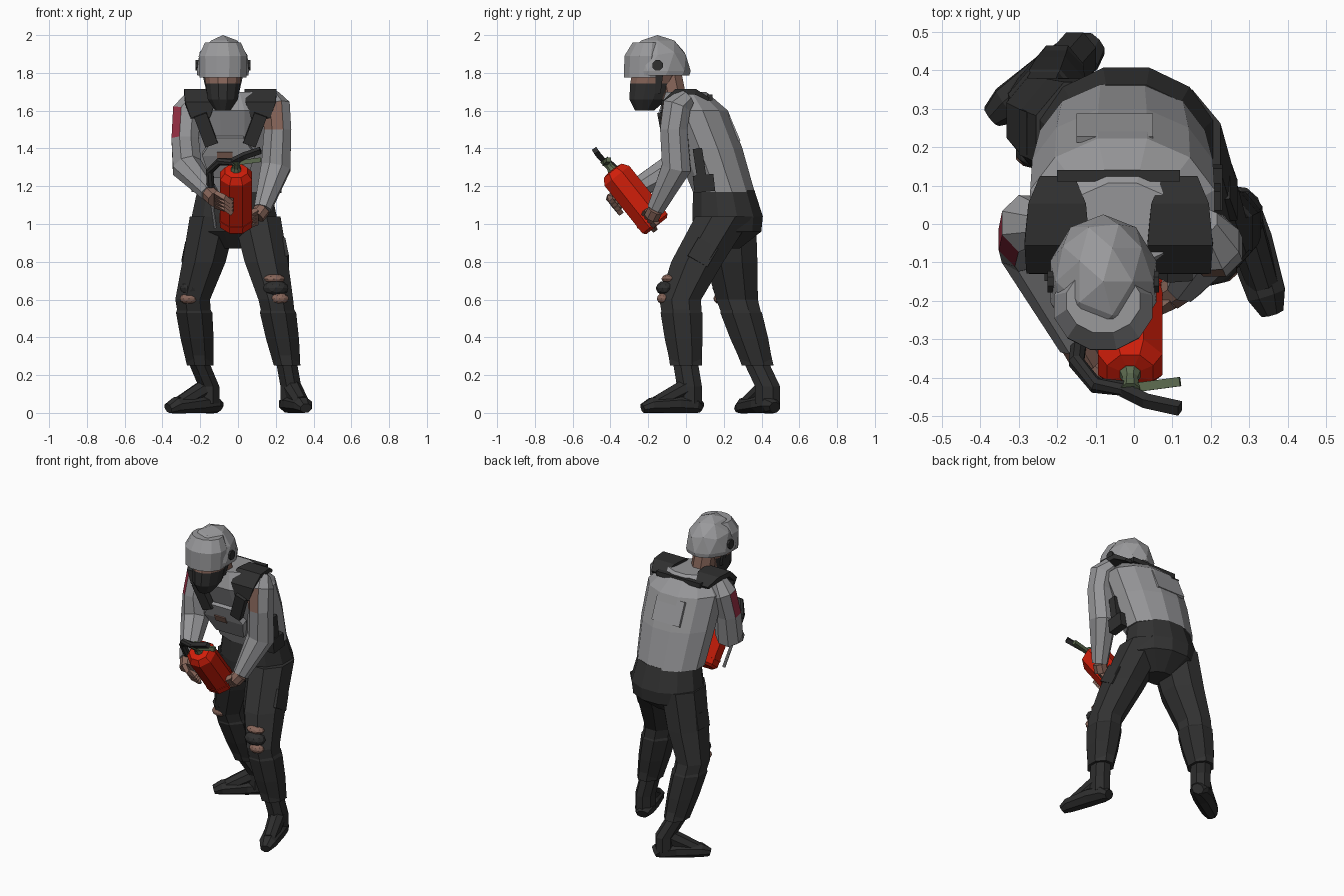
import bpy, bmesh, math
from mathutils import Vector

cube = bpy.data.objects.get("Cube")
if cube:
    bpy.data.objects.remove(cube, do_unlink=True)


def material(name, red, green, blue):
    mat = bpy.data.materials.new(name)
    mat.use_nodes = True
    mat.diffuse_color = (red, green, blue, 1)
    shader = mat.node_tree.nodes["Principled BSDF"]
    shader.inputs["Base Color"].default_value = mat.diffuse_color
    shader.inputs["Roughness"].default_value = .8
    return mat


JACKET = material("jacket grey", .3, .3, .31)
HELMET = material("helmet grey", .32, .32, .33)
PANTS = material("trouser charcoal", .032, .032, .032)
BOOTS = material("boot black", .026, .026, .026)
WEBBING = material("webbing black", .028, .028, .028)
SKIN = material("skin brown", .24, .13, .1)
RED = material("extinguisher red", .64, .013, .003)
ARMBAND = material("armband crimson", .33, .03, .06)
GREEN = material("valve green", .11, .15, .08)


def finish(name, bm, mats, rule=None):
    """Turn a bmesh into a flat shaded object, coloured by a face rule."""
    bmesh.ops.recalc_face_normals(bm, faces=bm.faces)
    bm.normal_update()
    for face in bm.faces:
        if rule and rule(face.calc_center_median(), face.normal):
            face.material_index = 1
    mesh = bpy.data.meshes.new(name)
    bm.to_mesh(mesh)
    bm.free()
    for mat in mats:
        mesh.materials.append(mat)
    obj = bpy.data.objects.new(name, mesh)
    bpy.context.collection.objects.link(obj)


def loft(name, points, radii, *mats, depth=1, sides=8, level=False, rule=None):
    """Skin rings along a path; depth is the ring's depth to width ratio."""
    bm = bmesh.new()
    centres = [Vector(point) for point in points]
    if not isinstance(radii, (list, tuple)):
        radii = [radii] * len(centres)
    last = len(centres) - 1
    grow = 1 / math.cos(math.pi / sides)
    rings = []
    for i, (centre, radius) in enumerate(zip(centres, radii)):
        along = (centres[min(i + 1, last)] - centres[max(i - 1, 0)]).normalized()
        if level:
            along = Vector((0, 0, 1))
        across = Vector((0, 1, 0) if abs(along.x) > .95 else (1, 0, 0))
        across = (across - along * across.dot(along)).normalized()
        inward = along.cross(across) * depth
        ring = []
        for k in range(sides):
            angle = math.tau * (k + .5) / sides
            offset = across * math.cos(angle) + inward * math.sin(angle)
            ring.append(bm.verts.new(centre + offset * radius * grow))
        rings.append(ring)
    for low, high in zip(rings, rings[1:]):
        for k in range(sides):
            bm.faces.new((low[k - 1], low[k], high[k], high[k - 1]))
    bm.faces.new(rings[0])
    bm.faces.new(rings[-1])
    finish(name, bm, mats, rule)


def column(name, x, rows, *mats, **options):
    """Stack level rings given as (y, z, radius) at one x."""
    points = [(x, y, z) for y, z, radius in rows]
    radii = [radius for y, z, radius in rows]
    loft(name, points, radii, *mats, level=True, sides=12, **options)


def lump(name, centre, size, mat, floor=None):
    """A faceted, flattened ball, cut off below an optional floor height."""
    bm = bmesh.new()
    bmesh.ops.create_icosphere(bm, subdivisions=2, radius=1)
    bmesh.ops.scale(bm, vec=size, verts=bm.verts)
    bmesh.ops.translate(bm, vec=centre, verts=bm.verts)
    if floor is not None:
        bmesh.ops.bisect_plane(bm, geom=bm.verts[:] + bm.edges[:] + bm.faces[:],
                               plane_co=(0, 0, floor), plane_no=(0, 0, 1), clear_inner=True)
        bmesh.ops.holes_fill(bm, edges=[edge for edge in bm.edges if edge.is_boundary])
    finish(name, bm, [mat])


# Jacket with its chest and back panels, trouser seat
column("jacket", -.03, [(.2, 1.17, .215), (.12, 1.4, .235), (.04, 1.6, .24), (0, 1.7, .14)],
       JACKET, depth=.76)
column("trouser_seat", -.02, [(.2, 1.18, .195), (.22, 1.04, .225), (.22, .96, .215),
                              (.21, .87, .09)], PANTS, depth=.83)
loft("chest_panel", [(-.05, 0, 1.25), (-.05, -.06, 1.37), (-.05, -.1, 1.46)],
     [.1, .14, .08], JACKET, depth=.15, sides=4)
loft("chest_tear", [(-.07, -.07, 1.34), (-.07, -.088, 1.38)], .04, SKIN, depth=.1, sides=4)
loft("back_panel", [(-.05, .28, 1.44), (-.05, .22, 1.58)], .1, JACKET, depth=.08, sides=4)


def build_leg(side, hip, thigh, knee, ankle, heel, toe):
    """Trouser leg, knee pad, shin guard, pocket and boot from the joints."""
    hip, thigh, knee, ankle, heel, toe = map(Vector, (hip, thigh, knee, ankle, heel, toe))
    outward = math.copysign(1, knee.x)
    loft(side + "_trouser_leg", [hip, thigh, knee, ankle], [.125, .115, .092, .07],
         PANTS, depth=1.2, level=True)
    loft(side + "_shin_guard", [knee.lerp(ankle, t) for t in (.1, .2, .6, 1)],
         [.08, .096, .087, .07], BOOTS, depth=1.15, level=True)
    lump(side + "_knee_pad", knee + Vector((0, -.08, .06)), (.07, .05, .04), WEBBING)
    lump(side + "_knee_tear", knee + Vector((outward * .02, -.09, .005)), (.05, .035, .03), SKIN)
    pocket = thigh + Vector((outward * .1, 0, 0))
    loft(side + "_thigh_pocket", [pocket, pocket.lerp(hip, .4) + Vector((outward * .04, 0, 0))],
         .02, PANTS, depth=3, sides=4)
    sole = heel.lerp(toe, .2)
    shin_end = sole + Vector((0, 0, .14))
    loft(side + "_boot_shaft", [ankle, shin_end, sole + Vector((0, 0, .05))],
         .055, BOOTS, depth=1.2, level=True)
    loft(side + "_boot_instep", [shin_end, heel.lerp(toe, .75) + Vector((0, 0, .05))],
         [.05, .04], BOOTS)
    widths = [.035, .055, .06, .05, .03]
    lengths = [0, .1, .4, .85, 1]
    lift = Vector((0, 0, .8))
    loft(side + "_boot_foot", [heel.lerp(toe, t) + lift * w for t, w in zip(lengths, widths)],
         widths, BOOTS, depth=.8)


build_leg("left", (.1, .2, 1.04), (.15, .06, .8), (.2, -.03, .6), (.26, 0, .25),
          (.26, .08, 0), (.36, -.23, 0))
build_leg("right", (-.13, .22, 1.04), (-.18, .24, .8), (-.24, .27, .6), (-.2, .38, .25),
          (-.1, .47, 0), (-.37, .28, 0))
lump("left_upper_knee_tear", (.19, -.09, .71), (.06, .04, .025), SKIN)

# Extinguisher, leaning forward
base, axis = Vector((-.01, -.155, .99)), Vector((0, -.62, .78))


def along_axis(*distances):
    return [base + axis * distance for distance in distances]


loft("extinguisher_body", along_axis(0, .015, .34, .375, .38), [.07, .084, .084, .06, .03], RED)
loft("extinguisher_band", along_axis(.05, .06), .087, RED)
loft("extinguisher_valve", along_axis(.37, .4, .45), [.03, .02, .025], GREEN)
loft("lower_lever", [(-.03, -.43, 1.32), (.12, -.41, 1.34)], .012, GREEN, sides=4)
loft("upper_lever", [(-.03, -.43, 1.33), (.03, -.46, 1.36), (.12, -.48, 1.39)], .014,
     WEBBING, sides=4)
loft("hose", [(0, -.43, 1.33), (-.1, -.42, 1.33), (-.15, -.36, 1.28), (-.14, -.28, 1.12)],
     .02, WEBBING)
loft("hose_nozzle", [(-.14, -.28, 1.12), (-.12, -.22, .98)], .009, HELMET)


def build_arm(side, points, palm, mark, facing):
    """Sleeve with a coloured patch, then a hand gripping the cylinder."""
    palm, facing = Vector(palm), Vector(facing).normalized()
    outward = math.copysign(1, palm.x)
    loft(side + "_sleeve", points, [.05, .075, .072, .078, .045], JACKET, mark,
         rule=lambda centre, normal: 1.5 < centre.z < 1.6 and normal.dot(facing) > .75)
    loft(side + "_palm", [points[-1], palm], .04, SKIN)
    for finger in range(4):
        root = palm + axis * (finger - 1.5) * .024
        knuckle = root + Vector((-outward * .05, -.025, -.02))
        tip = root + Vector((-outward * .09, -.01, -.04))
        loft(f"{side}_finger_{finger}", [root, knuckle, tip], .014, SKIN, sides=4)


build_arm("right", [(-.23, 0, 1.67), (-.27, 0, 1.6), (-.28, -.04, 1.45), (-.27, -.06, 1.3),
                    (-.15, -.31, 1.16)], (-.12, -.36, 1.13), ARMBAND, (-2, -1, 0))
build_arm("left", [(.17, 0, 1.67), (.2, -.05, 1.62), (.21, -.065, 1.5), (.2, -.05, 1.3),
                   (.13, -.16, 1.08)], (.1, -.18, 1.04), SKIN, (-1, -2, 0))

# Webbing: shoulder pads running down into straps, back strap, holster
for side, outward in (("left", 1), ("right", -1)):
    x = outward * .16 - .04
    inner = x - outward * .06
    loft(side + "_shoulder_pad", [(x, -.12, 1.56), (x, -.115, 1.64), (x, -.05, 1.7),
                                  (x, .05, 1.7), (x, .12, 1.66)],
         [.05, .08, .085, .075, .045], WEBBING, depth=.2, sides=4)
    loft(side + "_chest_strap", [(x, -.13, 1.58), (inner, -.1, 1.42)], .035,
         WEBBING, depth=.6, sides=4)
loft("back_strap", [(-.2, .125, 1.67), (.12, .125, 1.67)], .015, WEBBING, sides=4)
loft("holster_grip", [(.2, .09, 1.2), (.2, .06, 1.4)], .025, WEBBING, sides=4)
loft("holster_body", [(.205, .1, 1.17), (.205, .09, 1.26)], .025, WEBBING, depth=2.2, sides=4)

# Head: neck, masked face, helmet with visor
loft("neck", [(-.07, -.05, 1.6), (-.08, -.09, 1.8)], .065, SKIN)
column("face_and_mask", -.08, [(-.22, 1.6, .04), (-.2, 1.66, .08), (-.18, 1.745, .092),
                               (-.16, 1.8, .1)], SKIN, WEBBING, depth=1.25,
       rule=lambda centre, normal: centre.z < 1.74 and centre.y < -.12)
loft("chin_strap", [(-.08, -.15, 1.69), (-.08, -.14, 1.8)], [.085, .11], WEBBING,
     depth=.18, sides=4, level=True)
lump("helmet_shell", (-.08, -.15, 1.81), (.145, .175, .19), HELMET, floor=1.785)
column("visor", -.08, [(-.22, 1.775, .124), (-.215, 1.89, .128), (-.2, 1.96, .095)],
       HELMET, WEBBING, depth=.87, rule=lambda centre, normal: normal.z < -.8)
loft("visor_pivot", [(-.225, -.15, 1.84), (.065, -.15, 1.84)], .028, WEBBING)
